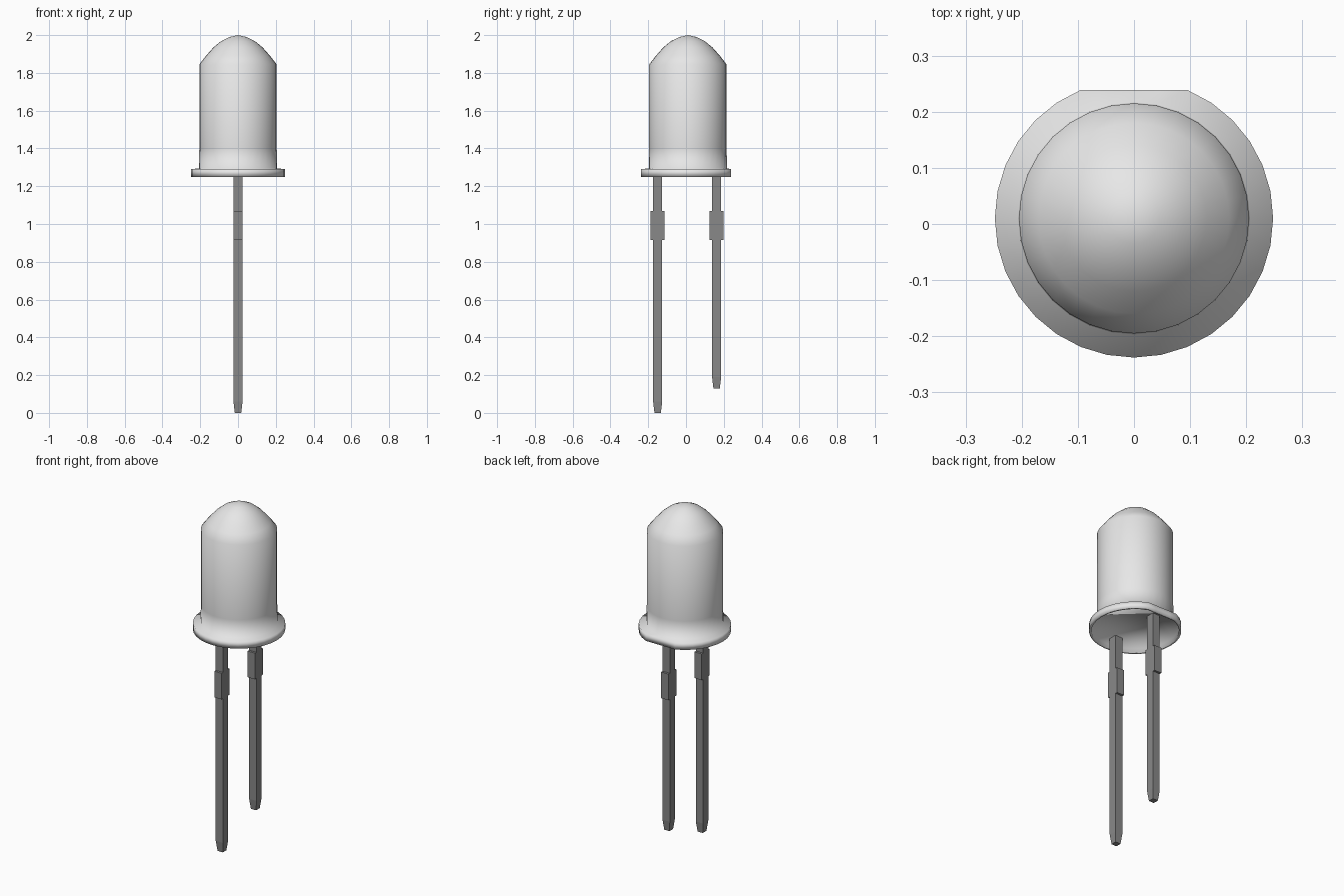
import bpy, bmesh, math

cube = bpy.data.objects.get("Cube")
if cube:
    bpy.data.objects.remove(cube, do_unlink=True)


def make_material(name, value):
    mat = bpy.data.materials.new(name)
    mat.use_nodes = True
    colour = (value, value, value, 1)
    mat.diffuse_color = colour
    mat.node_tree.nodes["Principled BSDF"].inputs["Base Color"].default_value = colour
    return mat


def make_object(name, bm, mat, smooth=False):
    bmesh.ops.recalc_face_normals(bm, faces=bm.faces)
    mesh = bpy.data.meshes.new(name)
    bm.to_mesh(mesh)
    bm.free()
    mesh.materials.append(mat)
    for face in mesh.polygons:
        face.use_smooth = smooth
    obj = bpy.data.objects.new(name, mesh)
    bpy.context.collection.objects.link(obj)
    return obj


def bridge(bm, lower, upper):
    count = len(lower)
    for i in range(count):
        j = (i + 1) % count
        bm.faces.new((lower[i], lower[j], upper[j], upper[i]))


lens_white = make_material("lens white", 0.8)
lead_grey = make_material("lead grey", 0.25)

# Lens: recessed base, flange with a flat at the back, barrel and dome
SEGMENTS = 32
CENTRE_Y = 0.01
FLAT_Y = 0.239
profile = [(0.235, 1.275), (0.235, 1.25), (0.248, 1.25), (0.248, 1.29),
           (0.207, 1.295), (0.205, 1.40), (0.205, 1.845), (0.17, 1.89),
           (0.13, 1.935), (0.09, 1.968), (0.045, 1.99)]
bm = bmesh.new()
rings = []
for radius, z in profile:
    limit = FLAT_Y - max(0, 0.248 - radius)
    ring = []
    for i in range(SEGMENTS):
        a = math.tau * i / SEGMENTS
        y = CENTRE_Y + radius * math.sin(a)
        if z < 1.292:
            y = min(y, limit)
        ring.append(bm.verts.new((radius * math.cos(a), y, z)))
    rings.append(ring)
for lower, upper in zip(rings, rings[1:]):
    bridge(bm, lower, upper)
bm.faces.new(rings[0])
tip = bm.verts.new((0, CENTRE_Y, 2))
for i in range(SEGMENTS):
    bm.faces.new((rings[-1][i], rings[-1][(i + 1) % SEGMENTS], tip))
make_object("lens", bm, lens_white, smooth=True)


# Leads: square pins with a tapered end and a wider collar
def make_lead(name, y, bottom):
    half = 0.024
    sections = [(bottom, 0.017, 0.017), (bottom + 0.06, half, half),
                (0.915, half, half), (0.915, half, 0.037),
                (1.07, half, 0.037), (1.07, half, half), (1.275, half, half)]
    bm = bmesh.new()
    loops = [[bm.verts.new((sx * hx, y + sy * hy, z))
              for sx, sy in ((-1, -1), (1, -1), (1, 1), (-1, 1))]
             for z, hx, hy in sections]
    for lower, upper in zip(loops, loops[1:]):
        bridge(bm, lower, upper)
    bm.faces.new(loops[0])
    bm.faces.new(loops[-1])
    bmesh.ops.remove_doubles(bm, verts=bm.verts, dist=0.0001)
    make_object(name, bm, lead_grey)


make_lead("long_lead", -0.15, 0)
make_lead("short_lead", 0.162, 0.13)
